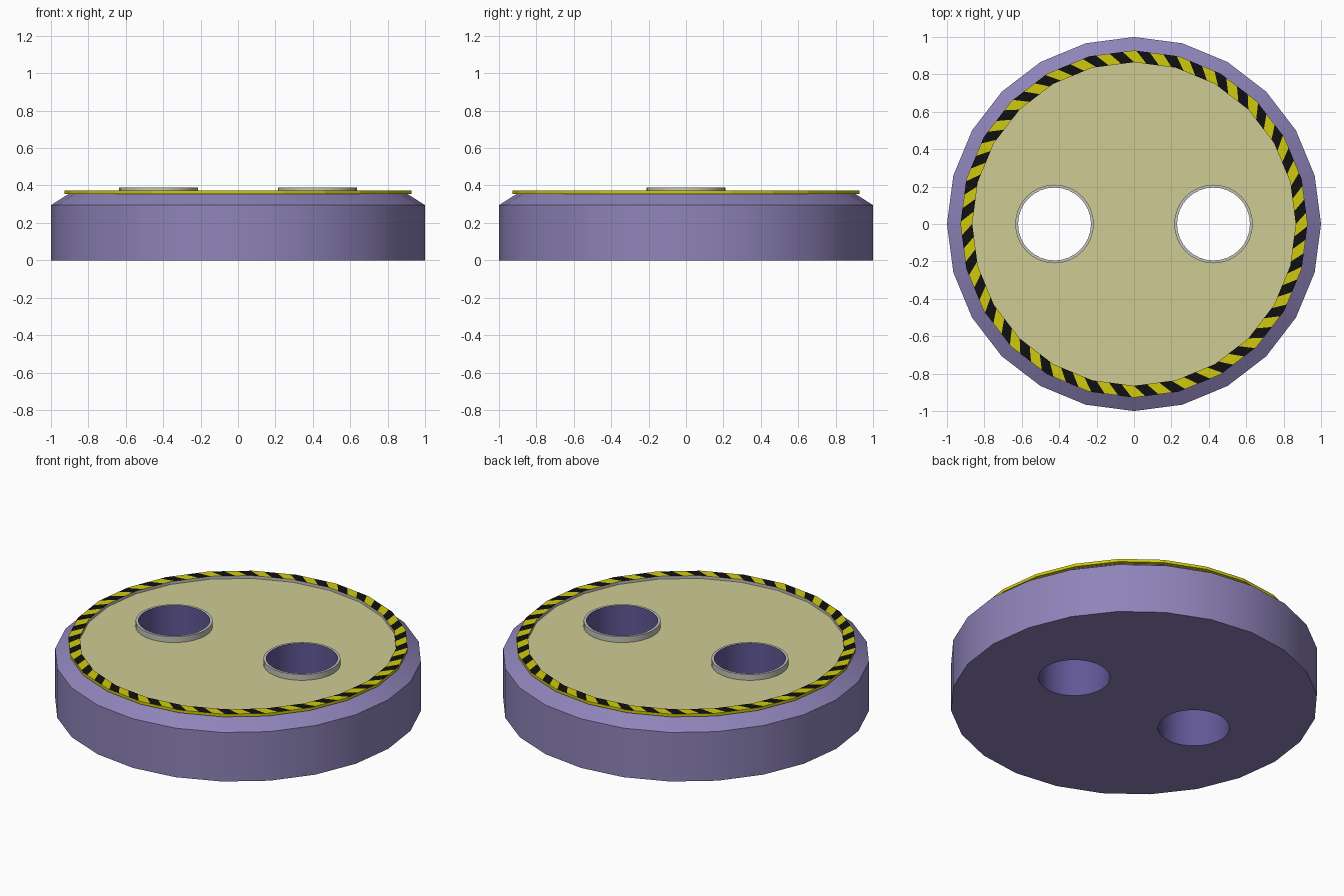
import bpy, bmesh, math

if "Cube" in bpy.data.objects:
    bpy.data.objects.remove(bpy.data.objects["Cube"])

SIDES = 24          # low-poly sides of the disc
HOLE_X, HOLE_R = 0.425, 0.195


def colour(name, r, g, b):
    lin = [((c / 255 + 0.055) / 1.055) ** 2.4 if c > 10 else c / 255 / 12.92 for c in (r, g, b)]
    m = bpy.data.materials.new(name)
    m.diffuse_color = (*lin, 1)
    m.use_nodes = True
    m.node_tree.nodes["Principled BSDF"].inputs["Base Color"].default_value = m.diffuse_color
    return m


PURPLE = colour("purple body", 143, 132, 186)
KHAKI = colour("khaki deck", 207, 204, 148)
INNER = colour("deep purple bore", 98, 88, 152)
GREY = colour("light grey rim", 196, 195, 190)
YELLOW = colour("warning yellow", 208, 202, 14)
BLACK = colour("stripe black", 16, 16, 16)


def finish(name, bm, mats, normals=True):
    if normals:
        bmesh.ops.recalc_face_normals(bm, faces=bm.faces[:])
    me = bpy.data.meshes.new(name)
    bm.to_mesh(me)
    bm.free()
    ob = bpy.data.objects.new(name, me)
    bpy.context.collection.objects.link(ob)
    for m in mats:
        me.materials.append(m)
    return ob


def activate(ob):
    bpy.ops.object.select_all(action='DESELECT')
    ob.select_set(True)
    bpy.context.view_layer.objects.active = ob


def smooth(ob):
    activate(ob)
    bpy.ops.object.shade_smooth_by_angle(angle=math.radians(25))


def lathe(profile, sides, mats, cx=0.0):
    """Revolve (r, z) points; mats gives a material index per band."""
    bm = bmesh.new()
    rings = [[bm.verts.new((cx + r * math.cos(2 * math.pi * i / sides),
                            r * math.sin(2 * math.pi * i / sides), z))
              for i in range(sides)] for r, z in profile]
    for k, m in enumerate(mats):
        a, b = rings[k], rings[k + 1]
        for i in range(sides):
            j = (i + 1) % sides
            bm.faces.new((a[i], a[j], b[j], b[i])).material_index = m
    return bm, rings


# Body: chamfered disc with khaki top
body_mats = [PURPLE, KHAKI, INNER]
bm, rings = lathe([(1, 0), (1, 0.295), (0.905, 0.355)], SIDES, [0, 0])
bm.faces.new(rings[0][::-1])
bm.faces.new(rings[-1]).material_index = 1
body = finish("body", bm, body_mats)

# Two bores cut right through, each with a raised rim
for side, sx in (("left", -1), ("right", 1)):
    bm, rings = lathe([(HOLE_R, -0.2), (HOLE_R, 0.6)], 32, [2], sx * HOLE_X)
    for r in rings:
        bm.faces.new(r).material_index = 2
    cutter = finish("bore_cutter", bm, body_mats)
    cutter.hide_render = True
    mod = body.modifiers.new("bore", 'BOOLEAN')
    mod.operation = 'DIFFERENCE'
    mod.solver = 'EXACT'
    mod.object = cutter
    activate(body)
    bpy.ops.object.modifier_apply(modifier=mod.name)
    bpy.data.objects.remove(cutter)

    bm, _ = lathe([(0.21, 0.355), (0.21, 0.39), (HOLE_R, 0.39), (HOLE_R, 0.355), (0.21, 0.355)],
                  32, [0, 0, 1, 0], sx * HOLE_X)
    bmesh.ops.remove_doubles(bm, verts=bm.verts[:], dist=1e-5)
    smooth(finish(side + "_bore_rim", bm, [GREY, INNER]))
smooth(body)

# Hazard ring: slanted stripes on top, following the 24-sided outline
N, SLANT, STRIPE = 480, 5, 6
bm = bmesh.new()


def outline(radius, z):
    verts = []
    for i in range(N):
        a = 360 * i / N
        r = radius * math.cos(math.radians(7.5)) / math.cos(math.radians(a % 15 - 7.5))
        a = math.radians(a)
        verts.append(bm.verts.new((r * math.cos(a), r * math.sin(a), z)))
    return verts


out_lo, out_hi = outline(0.928, 0.355), outline(0.928, 0.372)
in_hi, in_lo = outline(0.865, 0.372), outline(0.865, 0.355)
for a, b, mat, shift in ((out_lo, out_hi, 0, 0), (out_hi, in_hi, None, SLANT),
                         (in_hi, in_lo, 2, 0), (in_lo, out_lo, 0, 0)):
    for i in range(N):
        p, q = (i + shift) % N, (i + shift + 1) % N
        f = bm.faces.new((a[p], a[q], b[(i + 1) % N], b[i]))
        f.material_index = (1 - i // STRIPE % 2) if mat is None else mat
finish("hazard_ring", bm, [YELLOW, BLACK, GREY])
